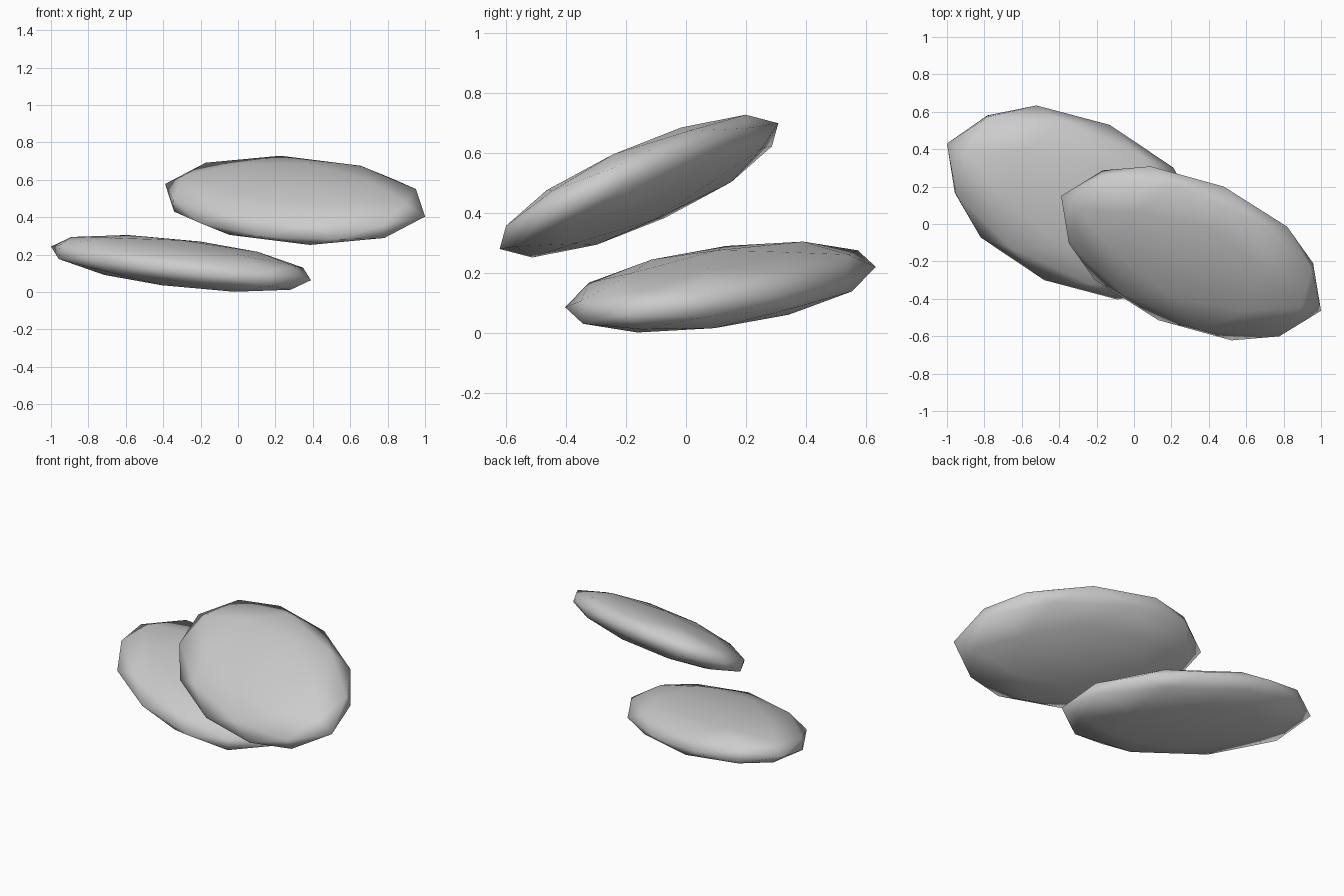
import bpy, bmesh
from itertools import product
from mathutils import Vector

if "Cube" in bpy.data.objects:
    bpy.data.objects.remove(bpy.data.objects["Cube"])

grey = bpy.data.materials.new("stone_grey")
grey.diffuse_color = (0.6, 0.6, 0.6, 1)
grey.use_nodes = True
grey.node_tree.nodes["Principled BSDF"].inputs["Base Color"].default_value = grey.diffuse_color

# Corners of a once-subdivided icosahedron: axis, corner and edge-midpoint families
unit = set()
for p in ((1, 0, 0), (0.5257, 0.8507, 0), (0.309, 0.809, 0.5)):
    for shift in range(3):
        q = p[shift:] + p[:shift]
        for s in product((1, -1), repeat=3):
            unit.add(tuple(a * b + 0.0 for a, b in zip(q, s)))


def pebble(name, centre, width, length, thickness=0.124):
    """Flattened faceted ellipsoid spanned by two half axes and a thickness."""
    a, b = Vector(width), Vector(length)
    c = a.cross(b).normalized() * thickness
    bm = bmesh.new()
    for x, y, z in sorted(unit):
        bm.verts.new(a * x + c * y + b * z)
    bmesh.ops.convex_hull(bm, input=bm.verts[:])
    bmesh.ops.recalc_face_normals(bm, faces=bm.faces[:])
    for f in bm.faces:
        f.smooth = True
    mesh = bpy.data.meshes.new(name)
    bm.to_mesh(mesh)
    bm.free()
    mesh.materials.append(grey)
    ob = bpy.data.objects.new(name, mesh)
    ob.location = centre
    bpy.context.collection.objects.link(ob)


# Two overlapping flat stones
pebble("lower_stone", (-0.305, 0.115, 0.153), (0.175, 0.415, 0.0235), (-0.695, 0.315, 0.09))
pebble("upper_stone", (0.305, -0.157, 0.49), (0.175, 0.357, 0.193), (-0.695, 0.307, 0.087))
